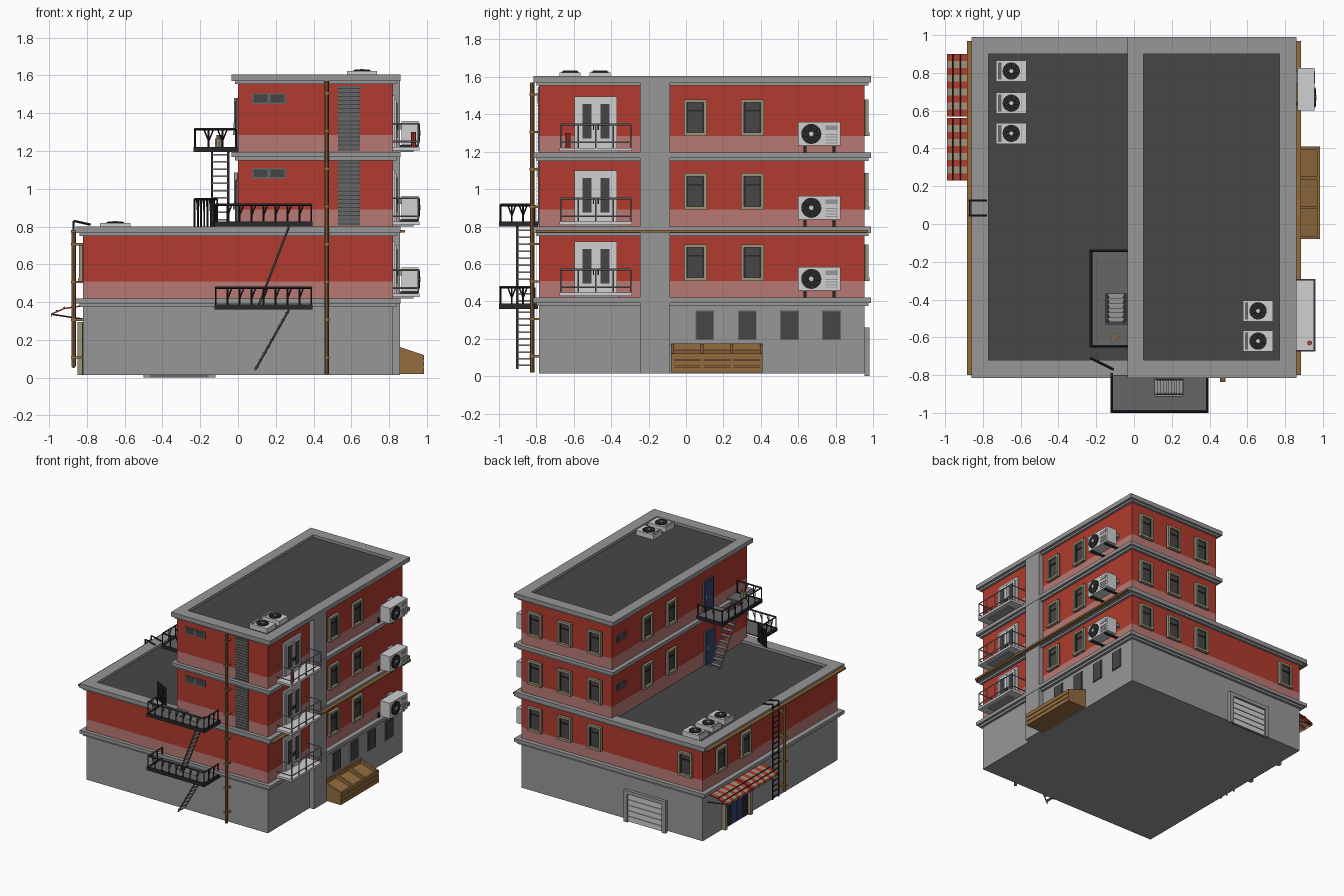
import bpy, bmesh
from mathutils import Vector, Matrix

cube = bpy.data.objects.get("Cube")
if cube:
    bpy.data.objects.remove(cube, do_unlink=True)

# Colours (sRGB bytes, converted to linear)
PALETTE = {
    "wall_red": (177, 59, 46), "band_pink": (184, 121, 116), "concrete": (151, 151, 151),
    "dark_slate": (70, 70, 70), "frame_tan": (158, 147, 121), "wood_brown": (147, 108, 62),
    "white_paint": (208, 208, 208), "black_metal": (40, 40, 40), "door_blue": (55, 68, 115),
    "mid_grey": (102, 102, 102)}
MATS = list(PALETTE)
RED, PINK, GREY, SLATE, TAN, BROWN, WHITE, BLACK, BLUE, MID = range(10)
for key, rgb in PALETTE.items():
    lin = [((c / 255 + 0.055) / 1.055) ** 2.4 for c in rgb] + [1]
    m = bpy.data.materials.new(key)
    m.use_nodes = True
    m.diffuse_color = lin
    m.node_tree.nodes["Principled BSDF"].inputs["Base Color"].default_value = lin

# Wall planes: (u along wall, d outward, z) to world
WALLS = {
    None: lambda u, d, z: (u, d, z),
    "right": lambda u, d, z: (0.82 + d, u, z),
    "left": lambda u, d, z: (-0.82 - d, u, z),
    "tower": lambda u, d, z: (-d, u, z),
    "back": lambda u, d, z: (u, 0.955 + d, z),
    "front": lambda u, d, z: (u, -0.785 - d, z)}


class Part:
    def __init__(self, name, wall=None):
        self.name, self.to, self.bm = name, WALLS[wall], bmesh.new()

    def paint(self, verts, mat):
        for f in {f for v in verts for f in v.link_faces}:
            f.material_index = mat

    def box(self, mat, u, d, z):
        a, b = (Vector(self.to(u[i], d[i], z[i])) for i in (0, 1))
        mx = Matrix.Translation((a + b) / 2) @ Matrix.Diagonal([abs(c) for c in b - a] + [1])
        self.paint(bmesh.ops.create_cube(self.bm, size=1, matrix=mx)["verts"], mat)

    def bar(self, mat, p, q, r=0.005, n=6):
        p, q = Vector(self.to(*p)), Vector(self.to(*q))
        mx = Matrix.Translation((p + q) / 2) @ (q - p).to_track_quat("Z", "Y").to_matrix().to_4x4()
        self.paint(bmesh.ops.create_cone(self.bm, cap_ends=True, segments=n, radius1=r, radius2=r,
                                         depth=(q - p).length, matrix=mx)["verts"], mat)

    def prism(self, mat, profile, u0, u1):
        # profile is (d, z) points, extruded along u
        ends = [[self.bm.verts.new(self.to(u, d, z)) for d, z in profile] for u in (u0, u1)]
        n = len(profile)
        faces = [ends[0], ends[1][::-1]]
        faces += [[ends[0][i], ends[1][i], ends[1][(i + 1) % n], ends[0][(i + 1) % n]] for i in range(n)]
        for f in faces:
            self.bm.faces.new(f).material_index = mat

    def fan(self, c, axis, r):
        c, axis = Vector(c), Vector(axis)
        side = axis.orthogonal().normalized()
        self.bar(BLACK, c, c + axis * 0.006, r, 20)
        for i in range(7):
            tip = Matrix.Rotation(i * 0.8976, 3, axis) @ side * r * 0.85
            self.bar(MID, c + axis * 0.006, c + axis * 0.006 + tip, 0.004, 4)
        self.bar(WHITE, c, c + axis * 0.012, r * 0.25, 10)

    def done(self):
        bmesh.ops.recalc_face_normals(self.bm, faces=self.bm.faces)
        me = bpy.data.meshes.new(self.name)
        self.bm.to_mesh(me)
        self.bm.free()
        for key in MATS:
            me.materials.append(bpy.data.materials[key])
        bpy.context.collection.objects.link(bpy.data.objects.new(self.name, me))


FLOORS = (0.42, 0.80, 1.195)
WY = (-0.785, 0.955)

# Walls: grey base, then a pink band and red wall per storey
p = Part("walls")
p.box(GREY, (-0.82, 0.82), WY, (0.015, 0.41))
for b, x0, top in zip(FLOORS, (-0.82, 0, 0), (0.76, 1.17, 1.56)):
    p.box(PINK, (x0, 0.82), WY, (b - 0.03, b + 0.09))
    p.box(RED, (x0, 0.82), WY, (b + 0.09, top))
p.box(GREY, (0.80, 0.858), (-0.245, -0.085), (0.015, 1.58))
p.done()

# Cornices: a wide slab over a narrow moulding
p = Part("cornices")
for x0, z in ((-0.86, 0.42), (-0.035, 1.195)):
    p.box(GREY, (x0, 0.86), (-0.815, 0.99), (z - 0.028, z))
    p.box(GREY, (x0 + 0.02, 0.84), (-0.8, 0.975), (z - 0.045, z - 0.028))
p.done()


def roof(name, x0, x1, z, bars, dark_from, dark_to):
    p = Part(name)
    p.box(GREY, (x0 + 0.02, x1 - 0.02), (-0.8, 0.975), (z - 0.05, z - 0.03))
    p.box(GREY, (x0, x1), (-0.815, 0.99), (z - 0.035, z - 0.026))
    p.box(SLATE, (dark_from, dark_to), (-0.75, 0.93), (z - 0.03, z - 0.022))
    p.box(GREY, (x0, x1), (-0.815, -0.72), (z - 0.03, z))
    p.box(GREY, (x0, x1), (0.9, 0.99), (z - 0.03, z))
    for a, b in bars:
        p.box(GREY, (a, b), (-0.73, 0.91), (z - 0.03, z))
    p.done()


roof("lower_roof", -0.86, 0.86, 0.80, ((-0.86, -0.77), (0.77, 0.86)), -0.8, 0.0)
roof("tower_roof", -0.035, 0.86, 1.605, ((-0.035, 0.05), (0.77, 0.86)), 0.02, 0.8)

# Gutters and downpipes
p = Part("gutters_and_downpipes")
for s in (-1, 1):
    p.box(BROWN, (s * 0.86, s * 0.885), (-0.8, 0.97), (0.768, 0.782))
p.bar(BROWN, (0.47, -0.822, 0.02), (0.47, -0.822, 1.57), 0.011, 8)
p.bar(BROWN, (-0.87, -0.03, 0.06), (-0.87, -0.03, 0.77), 0.011, 8)
for i in range(8):
    z = 0.1 + i * 0.2
    p.box(BROWN, (0.455, 0.485), (-0.836, -0.785), (z, z + 0.012))
    if z < 0.77:
        p.box(BROWN, (-0.885, -0.82), (-0.045, -0.015), (z, z + 0.012))
p.done()


def window(wall, u, b):
    p = Part(wall + "_window", wall)
    z0, z1, h = b + 0.09, b + 0.285, 0.062
    p.box(SLATE, (u - h, u + h), (0, 0.006), (z0, z1))
    for s in (-1, 1):
        p.box(TAN, (u + s * h, u + s * (h - 0.018)), (0, 0.022), (z0, z1))
        p.box(BLACK, (u + s * 0.044, u + s * 0.038), (0, 0.012), (z0, z1))
    p.box(TAN, (u - h, u + h), (0, 0.022), (z1 - 0.018, z1))
    p.box(TAN, (u - h, u + h), (0, 0.026), (z0, z0 + 0.018))
    p.box(BLACK, (u - 0.044, u + 0.044), (0, 0.012), (z1 - 0.065, z1 - 0.057))
    p.done()


def small_window(wall, u, z, w):
    p = Part(wall + "_small_window", wall)
    p.box(MID, (u - w, u + w), (0, 0.007), (z, z + 0.055))
    for s in (-1, 1):
        p.box(SLATE, (u + s * 0.008, u + s * (w - 0.008)), (0, 0.009), (z + 0.007, z + 0.048))
    p.done()


for b in FLOORS:
    for u in (0.05, 0.355):
        window("right", u, b)
    for u in (0.69, 0.42, 0.15):
        window("back", u, b)
window("back", -0.67, FLOORS[0])
for u in (0.41, 0.73):
    window("left", u, FLOORS[0])
for b in FLOORS[1:]:
    for u in (0.2, 0.51):
        window("tower", u, b)
    small_window("tower", 0.84, b + 0.2, 0.06)
    small_window("front", 0.165, b + 0.255, 0.09)
    # Glass block panel
    p = Part("glass_block_panel", "front")
    p.box(MID, (0.53, 0.645), (0, 0.006), (b + 0.005, b + 0.35))
    for i in range(16):
        p.box(SLATE, (0.53, 0.645), (0, 0.008), (b + 0.012 + i * 0.0215, b + 0.017 + i * 0.0215))
    p.done()

# Blue doors onto the lower roof and the upper landing
for u, z in ((-0.3, 0.778), (-0.28, 1.2)):
    p = Part("blue_door", "tower")
    p.box(MID, (u - 0.065, u + 0.065), (0, 0.01), (z, z + 0.275))
    p.box(BLUE, (u - 0.055, u + 0.055), (0, 0.016), (z, z + 0.265))
    p.bar(WHITE, (u + 0.04, 0.02, z + 0.12), (u + 0.04, 0.02, z + 0.15), 0.005)
    p.done()

# Right side, each storey: glazed double door, balcony and cooling unit
for b in FLOORS:
    p = Part("double_door", "right")
    p.box(WHITE, (-0.595, -0.37), (0, 0.012), (b, b + 0.3))
    for s in (-1, 1):
        c = -0.482 + s * 0.048
        p.box(WHITE, (c - 0.043, c + 0.043), (0, 0.02), (b + 0.01, b + 0.28))
        p.box(SLATE, (c - 0.024, c + 0.024), (0, 0.024), (b + 0.075, b + 0.26))
        p.box(BLACK, (-0.482 + s * 0.01, -0.482 + s * 0.016), (0, 0.03), (b + 0.12, b + 0.15))
    p.done()

    p = Part("balcony", "right")
    p.box(WHITE, (-0.675, -0.29), (0, 0.14), (b + 0.008, b + 0.026))
    p.box(GREY, (-0.6, -0.36), (0, 0.11), (b, b + 0.008))
    ring = [(-0.67, 0.0), (-0.67, 0.135), (-0.295, 0.135), (-0.295, 0.0)]
    for a, c in zip(ring, ring[1:]):
        for h in (0.15, 0.055):
            p.bar(GREY, (*a, b + h), (*c, b + h), 0.0045)
    for u in (-0.67, -0.576, -0.482, -0.389, -0.295):
        p.bar(GREY, (u, 0.135, b + 0.02), (u, 0.135, b + 0.15), 0.0045)
    p.done()

    p = Part("wall_cooling_unit", "right")
    p.box(WHITE, (0.6, 0.825), (0.045, 0.135), (b + 0.037, b + 0.163))
    for u in (0.635, 0.79):
        p.box(BLACK, (u - 0.008, u + 0.008), (0, 0.13), (b + 0.025, b + 0.037))
        p.box(BLACK, (u - 0.008, u + 0.008), (0, 0.012), (b - 0.01, b + 0.037))
    p.box(GREY, (0.745, 0.81), (0, 0.138), (b + 0.12, b + 0.145))
    for i in range(4):
        p.box(GREY, (0.745, 0.81), (0.1, 0.138), (b + 0.05 + i * 0.015, b + 0.055 + i * 0.015))
    p.to = WALLS[None]
    p.fan((0.955, 0.67, b + 0.1), (1, 0, 0), 0.054)
    p.done()

# Rooftop cooling units
for x, y, z in [(-0.65, v, 0.775) for v in (0.81, 0.64, 0.48)] + [(0.657, v, 1.58) for v in (-0.46, -0.62)]:
    p = Part("roof_cooling_unit")
    p.box(WHITE, (x - 0.08, x + 0.08), (y - 0.056, y + 0.056), (z, z + 0.043))
    p.box(MID, (x - 0.07, x - 0.052), (y - 0.045, y + 0.045), (z, z + 0.045))
    p.fan((x, y, z + 0.043), (0, 0, 1), 0.046)
    p.done()

# Ground floor: shutters on the right, garage at the back
p = Part("basement_windows", "right")
for u in (0.1, 0.328, 0.553, 0.778):
    p.box(MID, (u - 0.05, u + 0.05), (0, 0.005), (0.193, 0.35))
    p.box(SLATE, (u - 0.045, u + 0.045), (0, 0.009), (0.198, 0.345))
p.done()
p = Part("garage_door", "back")
for u in ((-0.5, -0.465), (-0.155, -0.12)):
    p.box(GREY, u, (0, 0.025), (0, 0.26))
p.box(GREY, (-0.5, -0.12), (0, 0.025), (0.23, 0.26))
p.box(MID, (-0.47, -0.15), (0, 0.006), (0, 0.24))
for i in range(5):
    p.box(WHITE, (-0.465, -0.155), (0, 0.014), (0.006 + i * 0.045, 0.046 + i * 0.045))
p.done()

# Shop entrance and striped awnings on the left
p = Part("shop_entrance", "left")
p.box(BLACK, (0.35, 0.7), (0, 0.006), (0.015, 0.29))
for u in (0.35, 0.675):
    p.box(TAN, (u, u + 0.03), (0, 0.03), (0.015, 0.29))
p.box(TAN, (0.35, 0.705), (0, 0.03), (0.27, 0.295))
for u in (0.45, 0.53):
    p.box(BLUE, (u, u + 0.072), (0, 0.012), (0.02, 0.2))
p.done()
for u0 in (0.23, 0.57):
    p = Part("awning", "left")
    for i in range(9):
        u = u0 + i * 0.0367
        p.prism((RED, TAN)[i % 2], [(0, 0.385), (0.1, 0.37), (0.17, 0.34), (0.17, 0.32),
                                    (0.163, 0.335), (0.1, 0.362), (0, 0.377)], u, u + 0.0367)
    for u in (u0 + 0.01, u0 + 0.32):
        p.bar(BLACK, (u, 0, 0.31), (u, 0.165, 0.335), 0.004)
    for d, z in ((0.1, 0.372), (0.14, 0.355)):
        p.bar(BLACK, (u0, d, z), (u0 + 0.33, d, z), 0.004)
    p.done()
p = Part("wall_ladder", "left")
for u in (0.045, 0.125):
    p.bar(BLACK, (u, 0.05, 0.05), (u, 0.05, 0.83), 0.006)
    p.bar(BLACK, (u, 0.05, 0.83), (u, -0.04, 0.81), 0.006)
for i in range(18):
    p.bar(BLACK, (0.045, 0.05, 0.07 + i * 0.043), (0.125, 0.05, 0.07 + i * 0.043), 0.005)
p.done()

# Wooden crates
p = Part("produce_crates", "right")
p.prism(BROWN, [(0, 0.02), (0.155, 0.02), (0.155, 0.095), (0, 0.145)], -0.08, 0.41)
for i in range(4):
    u = -0.08 + i * 0.1583
    p.prism(BROWN, [(0, 0.02), (0.162, 0.02), (0.162, 0.12), (0, 0.175)], u, u + 0.015)
for z in (0.02, 0.055, 0.09):
    p.box(BROWN, (-0.08, 0.41), (0.15, 0.166), (z, z + 0.03))
p.box(BROWN, (-0.08, 0.41), (0, 0.012), (0.02, 0.175))
p.done()


def railing(p, pts, z0, z1, step):
    for a, b in zip(pts, pts[1:]):
        a, b = Vector((*a, z0)), Vector((*b, z0))
        up = Vector((0, 0, z1 - z0))
        n = max(1, round((b - a).length / step))
        p.bar(BLACK, a + up, b + up, 0.007, 4)
        for i in range(n + 1):
            foot = a.lerp(b, i / n)
            p.bar(BLACK, foot, foot + up, 0.005, 4)
            if 0 < i < n:
                p.bar(BLACK, foot + up * 0.4, a.lerp(b, (i + 0.35) / n) + up, 0.004, 4)


def stairs(name, a, b, half, n):
    a, b, half = Vector(a), Vector(b), Vector(half)
    p = Part(name)
    tread = Vector((b.x - a.x, b.y - a.y, 0)) / n * 0.5 + Vector((0, 0, 0.004))
    for i in range(n):
        c = a.lerp(b, (i + 0.5) / n)
        p.box(GREY, *zip(c - half - tread, c + half + tread))
    for s in (-1, 1):
        p.bar(MID, a + half * s, b + half * s, 0.006, 4)
    p.done()


# Front fire escape: two landings with stairs
for z in (0.36, 0.80):
    p = Part("fire_escape_landing")
    for u, d in (((-0.12, 0.11), (-0.99, -0.8)), ((0.26, 0.39), (-0.99, -0.8)), ((0.11, 0.26), (-0.99, -0.91))):
        p.box(MID, u, d, (z + 0.015, z + 0.025))
    p.box(BLACK, (-0.125, 0.395), (-1, -0.985), (z, z + 0.028))
    for x in (-0.125, 0.38):
        p.box(BLACK, (x, x + 0.015), (-1, -0.79), (z, z + 0.028))
    railing(p, [(-0.118, -0.81), (-0.118, -0.992), (0.388, -0.992), (0.388, -0.81)], z + 0.02, z + 0.115, 0.065)
    p.done()
stairs("lower_stairs", (0.09, -0.862, 0.04), (0.27, -0.862, 0.36), (0, 0.04, 0), 9)
stairs("upper_stairs", (0.11, -0.862, 0.385), (0.27, -0.862, 0.80), (0, 0.04, 0), 11)
p = Part("roof_gate")
railing(p, [(-0.11, -0.77), (-0.23, -0.71)], 0.8, 0.945, 0.02)
p.done()

# Tower side landing, its stairs and a potted plant
p = Part("side_landing")
for u, d in (((-0.23, -0.15), (-0.65, -0.14)), ((-0.15, 0), (-0.65, -0.53)), ((-0.15, 0), (-0.37, -0.14))):
    p.box(MID, u, d, (1.205, 1.218))
p.box(BLACK, (-0.235, -0.222), (-0.655, -0.135), (1.195, 1.222))
for y in (-0.655, -0.148):
    p.box(BLACK, (-0.235, 0), (y, y + 0.013), (1.195, 1.222))
railing(p, [(-0.01, -0.648), (-0.228, -0.648), (-0.228, -0.142), (-0.01, -0.142)], 1.21, 1.315, 0.085)
p.done()
stairs("side_stairs", (-0.095, -0.24, 0.78), (-0.095, -0.52, 1.2), (0.043, 0, 0), 11)
p = Part("plant_pot")
p.bar(TAN, (-0.1, -0.6, 1.218), (-0.1, -0.6, 1.265), 0.022, 10)
p.bar(BROWN, (-0.1, -0.6, 1.265), (-0.1, -0.6, 1.285), 0.014, 8)
p.bar(RED, (0.93, -0.63, 1.22), (0.93, -0.63, 1.3), 0.013, 8)
p.done()
